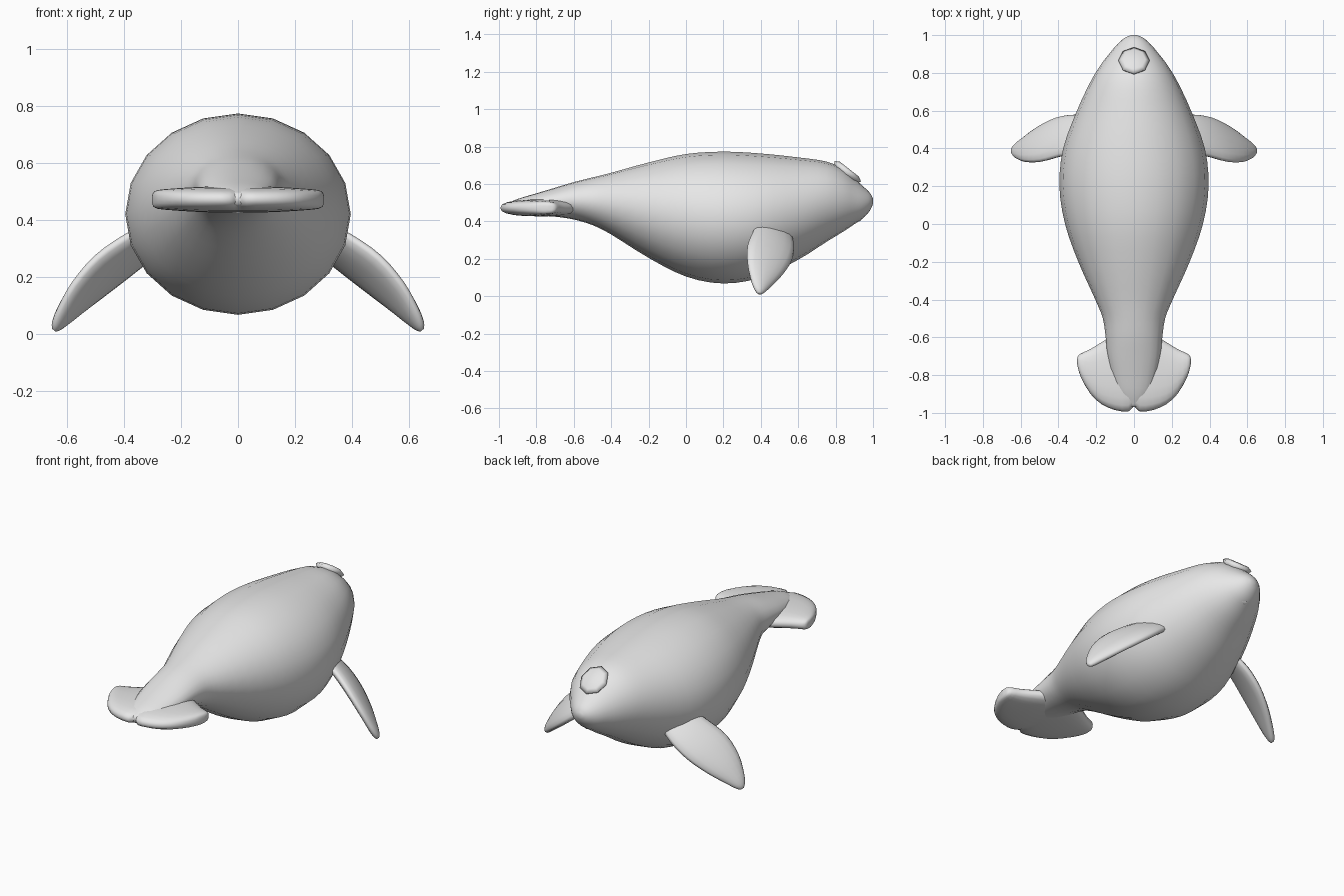
import bpy, math
from mathutils import Vector, Matrix

if "Cube" in bpy.data.objects:
    bpy.data.objects.remove(bpy.data.objects["Cube"])

grey = bpy.data.materials.new("soft_grey")
grey.diffuse_color = (0.8, 0.8, 0.8, 1)
grey.use_nodes = True
grey.node_tree.nodes["Principled BSDF"].inputs["Base Color"].default_value = grey.diffuse_color


def smooth_rows(rows, steps):
    """Catmull-Rom interpolation through rows of numbers."""
    out = []
    for i in range(len(rows) - 1):
        p = [rows[max(0, min(len(rows) - 1, i + k))] for k in (-1, 0, 1, 2)]
        for s in range(steps):
            t = s / steps
            out.append([0.5 * (2 * b + (c - a) * t + (2 * a - 5 * b + 4 * c - d) * t * t
                               + (3 * b - a - 3 * c + d) * t ** 3) for a, b, c, d in zip(*p)])
    return out + [list(rows[-1])]


def power(v, e):
    return math.copysign(abs(v) ** e, v)


def loft(name, rows, section, sides=20, steps=3, e=1.0):
    """Skin elliptical sections; section(row) gives centre and two half axes."""
    verts, faces = [], []
    rows = smooth_rows(rows, steps)
    for r in rows:
        c, a, b = section(r)
        for k in range(sides):
            t = 2 * math.pi * k / sides
            verts.append(c + a * power(math.cos(t), e) + b * power(math.sin(t), e))
    n = len(rows)
    for i in range(n - 1):
        for k in range(sides):
            j = (k + 1) % sides
            faces.append((i * sides + k, i * sides + j, (i + 1) * sides + j, (i + 1) * sides + k))
    faces.append(tuple(reversed(range(sides))))
    faces.append(tuple(range((n - 1) * sides, n * sides)))
    me = bpy.data.meshes.new(name)
    me.from_pydata(verts, [], faces)
    return finish(name, me)


def finish(name, me):
    import bmesh
    bm = bmesh.new()
    bm.from_mesh(me)
    bmesh.ops.recalc_face_normals(bm, faces=bm.faces)
    bm.to_mesh(me)
    bm.free()
    me.materials.append(grey)
    me.shade_smooth()
    ob = bpy.data.objects.new(name, me)
    bpy.context.collection.objects.link(ob)
    return ob


# Body: y, top z, bottom z, half width
body_rows = [(-0.97, 0.49, 0.455, 0.03), (-0.9, 0.52, 0.435, 0.09), (-0.8, 0.55, 0.43, 0.12),
             (-0.7, 0.58, 0.425, 0.14), (-0.6, 0.61, 0.41, 0.15), (-0.5, 0.635, 0.38, 0.165),
             (-0.4, 0.66, 0.33, 0.205), (-0.2, 0.715, 0.205, 0.295), (0, 0.76, 0.105, 0.365),
             (0.2, 0.773, 0.068, 0.395), (0.4, 0.763, 0.1, 0.375), (0.6, 0.742, 0.195, 0.302),
             (0.75, 0.72, 0.29, 0.232), (0.84, 0.68, 0.345, 0.178), (0.9, 0.63, 0.385, 0.132),
             (0.95, 0.585, 0.42, 0.09), (0.985, 0.55, 0.46, 0.05), (1.0, 0.52, 0.495, 0.015)]
loft("body", body_rows, lambda r: (Vector((0, r[0], (r[1] + r[2]) / 2)),
                                   Vector((r[3], 0, 0)), Vector((0, 0, (r[1] - r[2]) / 2))))

# Tail fluke: x, front y, back y, half thickness (mirrored across the notch)
half = [(0.0, -0.55, -0.965, 0.045), (0.03, -0.56, -0.993, 0.045), (0.1, -0.585, -0.985, 0.045),
        (0.17, -0.625, -0.955, 0.042), (0.23, -0.662, -0.9, 0.038), (0.28, -0.685, -0.815, 0.033),
        (0.297, -0.7, -0.76, 0.024), (0.301, -0.715, -0.74, 0.01)]
fluke_rows = [(-x, f, b, t) for x, f, b, t in reversed(half[1:])] + half
loft("tail_fluke", fluke_rows,
     lambda r: (Vector((r[0], (r[1] + r[2]) / 2, 0.472)),
                Vector((0, (r[1] - r[2]) / 2, 0)), Vector((0, 0, r[3]))), steps=2, e=0.8)

# Flippers: centre x, y, z, half chord, half thickness
fin_rows = [(0.25, 0.47, 0.37, 0.10, 0.035), (0.35, 0.468, 0.305, 0.125, 0.037),
            (0.45, 0.447, 0.23, 0.133, 0.036), (0.54, 0.422, 0.145, 0.105, 0.032),
            (0.605, 0.402, 0.07, 0.06, 0.026), (0.635, 0.395, 0.03, 0.03, 0.018),
            (0.645, 0.393, 0.014, 0.01, 0.008)]
span = Vector((0.62, -0.14, -0.6)).normalized()


def flipper(name, side):
    chord = Vector((-0.35, 0.88, -0.30)).normalized()
    thick = span.cross(chord).normalized()
    m = Matrix.Diagonal((side, 1, 1))
    loft(name, fin_rows, lambda r: (m @ Vector(r[:3]), m @ chord * r[3], m @ thick * r[4]),
         sides=16)


flipper("right_flipper", 1)
flipper("left_flipper", -1)

# Nose pad: flattened low-poly dome on the sloping forehead
tilt = Matrix.Rotation(math.radians(-38), 3, 'X')
pad_rows = [(-0.02, 0.8), (0.008, 1.0), (0.022, 0.72)]
loft("nose_pad", pad_rows,
     lambda r: (Vector((0, 0.86, 0.662)) + tilt @ Vector((0, 0, r[0])),
                tilt @ Vector((0.083 * r[1], 0, 0)), tilt @ Vector((0, 0.09 * r[1], 0))),
     sides=8, steps=1)

# Lower lip: small ledge under the snout
lip_rows = [(-0.075, 0.86, 0.012), (-0.05, 0.9, 0.02), (0, 0.915, 0.024),
            (0.05, 0.9, 0.02), (0.075, 0.86, 0.012)]
loft("lower_lip", lip_rows,
     lambda r: (Vector((r[0], r[1], 0.412 + abs(r[0]) * 0.25)),
                Vector((0, r[2], 0)), Vector((0, 0, r[2] * 0.6))), sides=10, steps=2)
